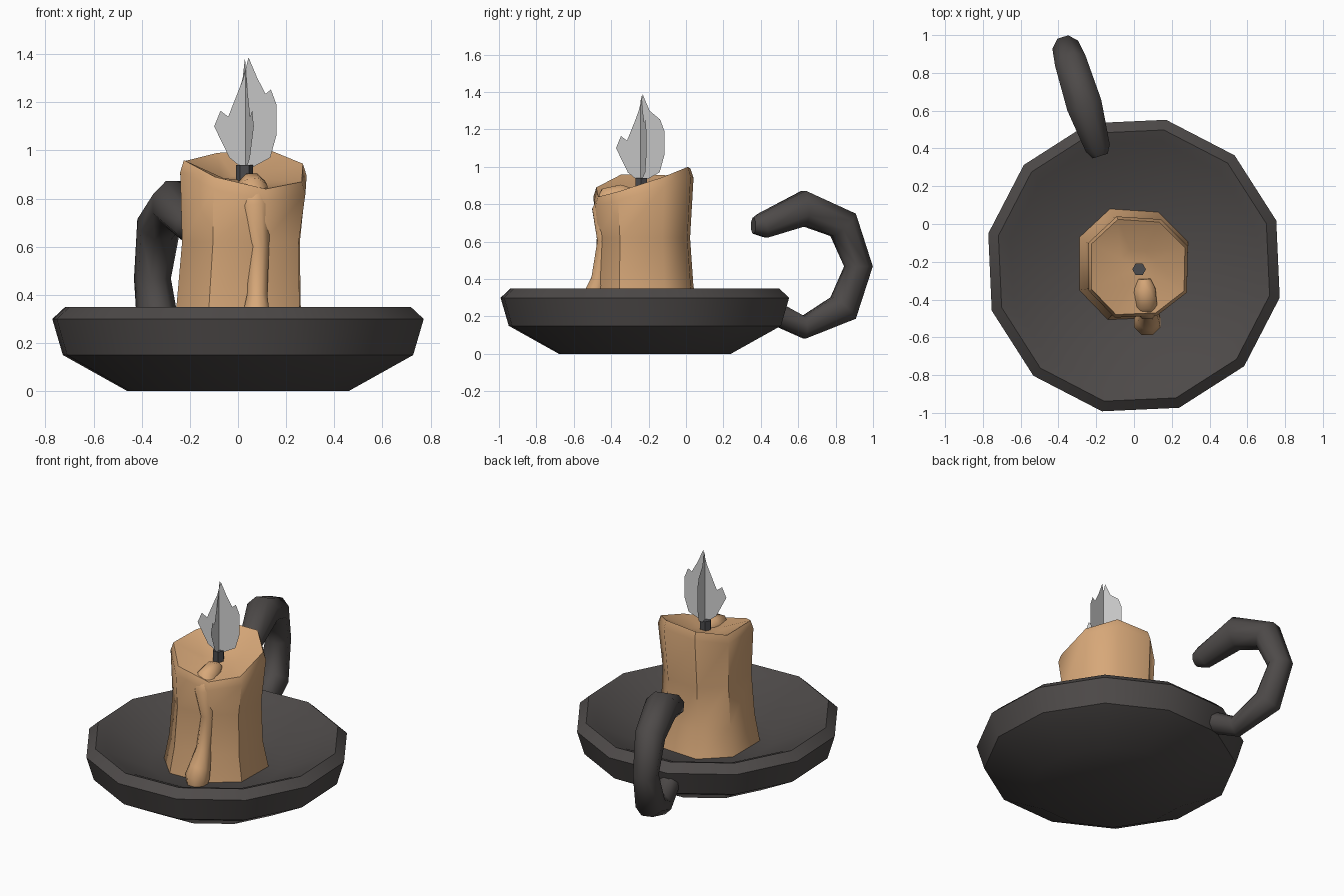
import bpy, bmesh, math
from mathutils import Vector

if "Cube" in bpy.data.objects:
    bpy.data.objects.remove(bpy.data.objects["Cube"])


def material(name, rgb):
    m = bpy.data.materials.new(name)
    m.diffuse_color = (*rgb, 1)
    m.use_nodes = True
    m.node_tree.nodes["Principled BSDF"].inputs["Base Color"].default_value = m.diffuse_color
    return m


IRON = material("dark_iron", (0.075, 0.068, 0.066))
WAX = material("tan_wax", (0.68, 0.39, 0.19))
WICK = material("wick_grey", (0.07, 0.07, 0.075))
FLAME = material("flame_grey", (0.63, 0.63, 0.63))


def make(name, bm, mat, angle=None, recalc=True):
    if recalc:
        bmesh.ops.recalc_face_normals(bm, faces=bm.faces)
    me = bpy.data.meshes.new(name)
    bm.to_mesh(me)
    bm.free()
    me.materials.append(mat)
    ob = bpy.data.objects.new(name, me)
    bpy.context.collection.objects.link(ob)
    if angle:
        bpy.ops.object.select_all(action='DESELECT')
        ob.select_set(True)
        bpy.context.view_layer.objects.active = ob
        bpy.ops.object.shade_smooth_by_angle(angle=math.radians(angle))
    return ob


def loft(rings):
    """Skin a list of point rings and close both ends."""
    bm = bmesh.new()
    vs = [[bm.verts.new(p) for p in r] for r in rings]
    n = len(vs[0])
    for a, b in zip(vs, vs[1:]):
        for i in range(n):
            j = (i + 1) % n
            bm.faces.new((a[i], a[j], b[j], b[i]))
    for end in (vs[0], vs[-1]):
        c = bm.verts.new(sum((v.co for v in end), Vector()) / n)
        for i in range(n):
            bm.faces.new((end[i], end[(i + 1) % n], c))
    return bm


def tube(path, ref, sides):
    """Tube along (x, y, z, radius) points lying in the plane normal to ref."""
    pts = [Vector(p[:3]) for p in path]
    rings = []
    for k, p in enumerate(pts):
        t = (pts[min(k + 1, len(pts) - 1)] - pts[max(k - 1, 0)]).normalized()
        s = t.cross(ref).normalized()
        u = s.cross(t)
        rings.append([p + path[k][3] * (s * math.cos(a) + u * math.sin(a))
                      for a in (2 * math.pi * (i + 0.5) / sides for i in range(sides))])
    return loft(rings)


# Twelve-sided dish with a rounded rim and shallow bowl
profile = [(0.47, 0.0), (0.745, 0.15), (0.79, 0.30), (0.735, 0.35),
           (0.67, 0.325), (0.40, 0.19)]
dish = loft([[Vector((r * math.cos(a), -0.22 + r * math.sin(a), z))
              for a in (math.radians(-12.4 + 30 * i) for i in range(12))]
             for r, z in profile])
make("dish", dish, IRON, 42)

# Hooked handle, in a slightly turned vertical plane
hook = [(0.36, 0.685, 0.045), (0.41, 0.685, 0.072), (0.63, 0.778, 0.102),
        (0.84, 0.69, 0.092), (0.922, 0.468, 0.077), (0.84, 0.245, 0.09),
        (0.63, 0.142, 0.065), (0.47, 0.22, 0.065)]
make("handle", tube([(-0.065 - 0.315 * y, y, z, r) for y, z, r in hook],
                    Vector((0.95, 0.30, 0)), 8), IRON, 50)

# Eight-sided candle: uneven melted rim over a flared base
rim = [Vector(p) for p in [(0.28, -0.12, 0.945), (0.14, 0.02, 1.0), (-0.09, 0.035, 0.99),
                           (-0.235, -0.10, 0.955), (-0.235, -0.35, 0.96),
                           (-0.10, -0.49, 0.89), (0.12, -0.48, 0.84), (0.275, -0.36, 0.87)]]
mid = Vector((0.02, -0.23, 0))


def candle_ring(scale, z=None, dz=0, shift=(0, 0)):
    out = []
    for p in rim:
        q = mid + (p - mid) * scale
        out.append(Vector((q.x + shift[0], q.y + shift[1], p.z + dz if z is None else z)))
    return out


bowl = [Vector((p.x * 0.35 + 0.013, p.y * 0.35 - 0.15, 0.87 + (p.z - 0.9) * 0.25)) for p in rim]
candle = loft([candle_ring(1.13, 0.17, shift=(-0.025, 0.015)),
               candle_ring(1.0, 0.36, shift=(-0.02, 0.005)),
               candle_ring(0.95, 0.62, shift=(-0.01, 0)),
               candle_ring(1.02, dz=-0.05), candle_ring(0.96), bowl])
make("candle", candle, WAX, 46)

# Wax drip running over the low front edge
drip = [(0.055, -0.29, 0.855, 0.035), (0.057, -0.34, 0.85, 0.06), (0.06, -0.41, 0.835, 0.066),
        (0.07, -0.437, 0.77, 0.07), (0.085, -0.43, 0.60, 0.048), (0.08, -0.465, 0.40, 0.045),
        (0.075, -0.50, 0.29, 0.065), (0.07, -0.52, 0.23, 0.075), (0.07, -0.525, 0.17, 0.06)]
make("wax_drip", tube(drip, Vector((1, 0, 0)), 8), WAX, 55)

# Wick
make("wick", tube([(0.027, -0.24, 0.84, 0.036), (0.027, -0.24, 0.94, 0.036)],
                  Vector((1, 0, 0)), 6), WICK)

# Two crossed jagged flame sheets
outline = [(0, 0.915), (-0.07, 0.97), (-0.135, 1.10), (-0.108, 1.165), (-0.075, 1.14),
           (-0.035, 1.235), (-0.01, 1.30), (0.012, 1.387), (0.05, 1.30), (0.085, 1.235),
           (0.108, 1.253), (0.132, 1.19), (0.115, 1.13), (0.132, 1.065), (0.105, 0.97)]
for name, (dx, dy) in (("flame_wide", (0.97, 0.24)), ("flame_cross", (-0.25, 0.97))):
    bm = bmesh.new()
    bm.faces.new([bm.verts.new((0.032 + u * dx, -0.243 + u * dy, z)) for u, z in outline])
    bmesh.ops.triangulate(bm, faces=bm.faces[:])
    make(name, bm, FLAME, recalc=False)
